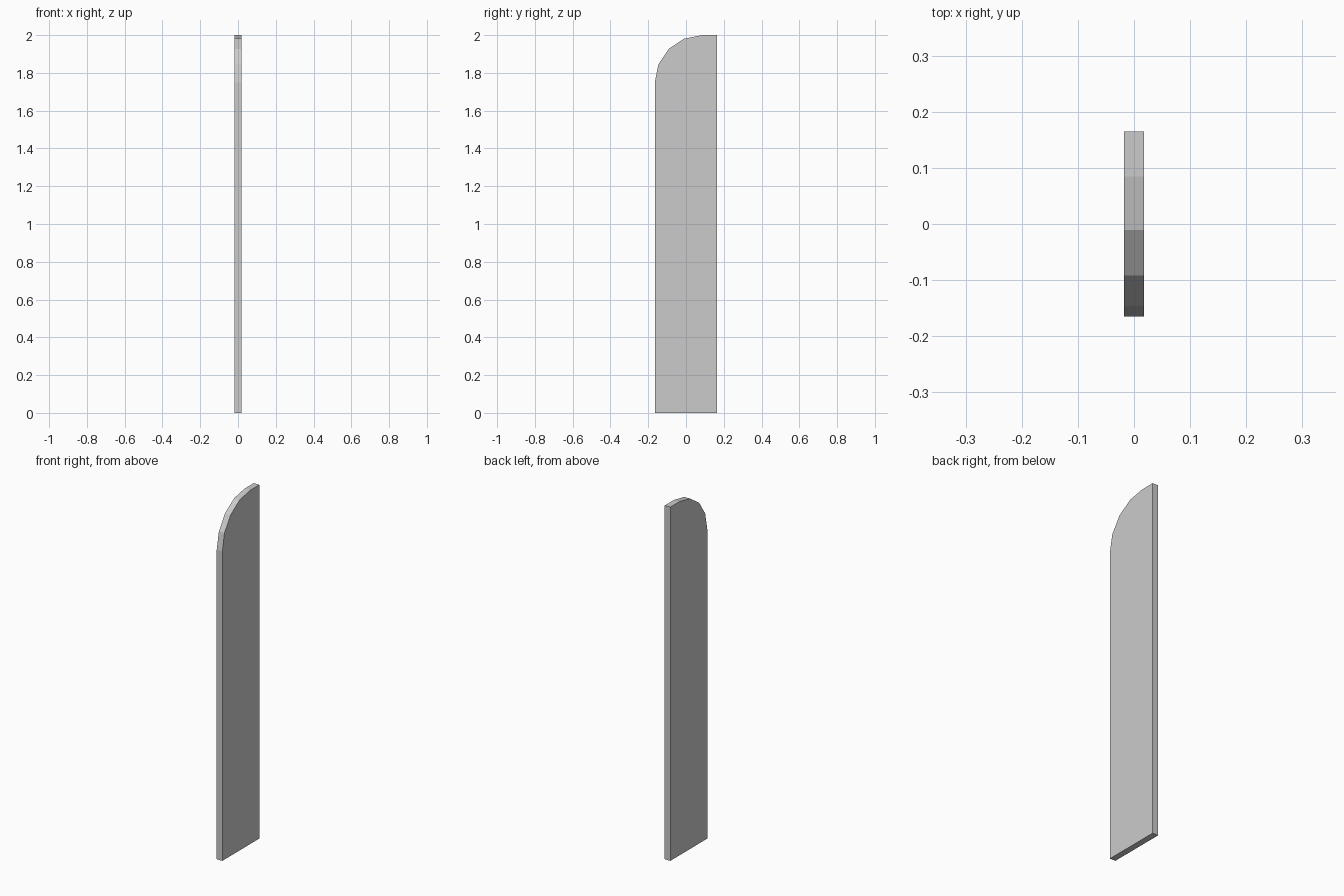
import bpy, bmesh
from math import sin, cos, pi

if "Cube" in bpy.data.objects:
    bpy.data.objects.remove(bpy.data.objects["Cube"])

HALF_WIDTH, HALF_THICK = 0.165, 0.0175
HEIGHT, RADIUS, STEPS = 2.0, 0.25, 4

# Side outline (y, z): square base, straight back, rounded front top corner
outline = [(-HALF_WIDTH, 0), (HALF_WIDTH, 0), (HALF_WIDTH, HEIGHT)]
for i in range(STEPS + 1):
    a = pi / 2 * (1 - i / STEPS)
    outline.append((-HALF_WIDTH + RADIUS * (1 - cos(a)),
                    HEIGHT - RADIUS * (1 - sin(a))))

# Extrude the outline through the panel thickness
bm = bmesh.new()
face = bm.faces.new([bm.verts.new((-HALF_THICK, y, z)) for y, z in outline])
extruded = bmesh.ops.extrude_face_region(bm, geom=[face], use_keep_orig=True)
new_verts = [g for g in extruded["geom"] if isinstance(g, bmesh.types.BMVert)]
bmesh.ops.translate(bm, verts=new_verts, vec=(2 * HALF_THICK, 0, 0))
bmesh.ops.recalc_face_normals(bm, faces=bm.faces[:])

mesh = bpy.data.meshes.new("rounded_panel")
bm.to_mesh(mesh)
bm.free()
panel = bpy.data.objects.new("rounded_panel", mesh)
bpy.context.collection.objects.link(panel)
